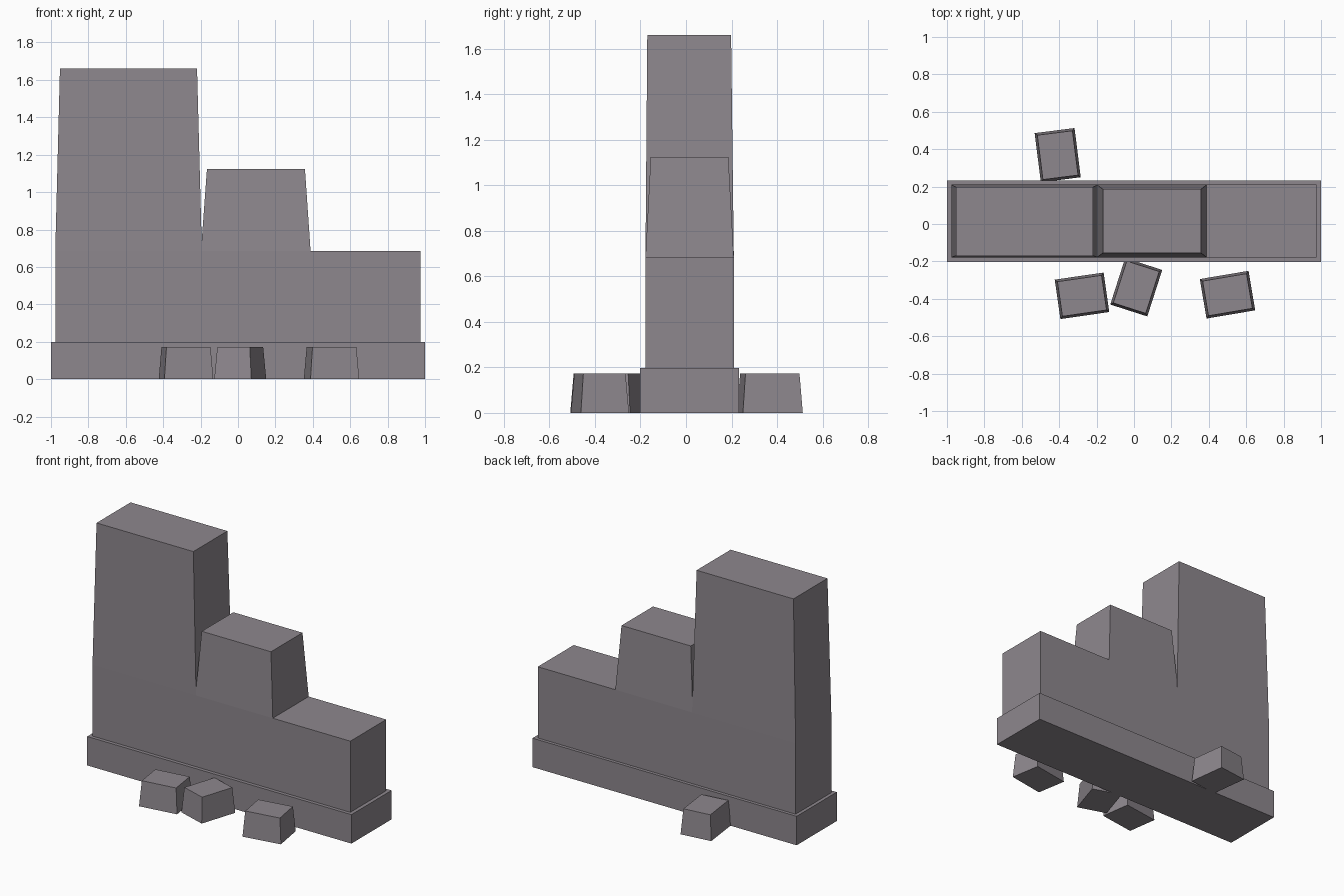
import bpy, bmesh, math

if "Cube" in bpy.data.objects:
    bpy.data.objects.remove(bpy.data.objects["Cube"])

stone = bpy.data.materials.new("grey stone")
stone.diffuse_color = (0.27, 0.245, 0.27, 1)
stone.use_nodes = True
stone.node_tree.nodes["Principled BSDF"].inputs["Base Color"].default_value = stone.diffuse_color


def block(name, bottom, top, z0, z1, loc=(0, 0), turn=0):
    """Tapered box; bottom and top are (x0, x1, y0, y1) rectangles."""
    bm = bmesh.new()
    rings = []
    for (x0, x1, y0, y1), z in ((bottom, z0), (top, z1)):
        rings.append([bm.verts.new((x, y, z)) for x, y in
                      ((x0, y0), (x1, y0), (x1, y1), (x0, y1))])
    low, high = rings
    bm.faces.new(low[::-1])
    bm.faces.new(high)
    for i in range(4):
        j = (i + 1) % 4
        bm.faces.new((low[i], low[j], high[j], high[i]))
    mesh = bpy.data.meshes.new(name)
    bm.to_mesh(mesh)
    bm.free()
    mesh.materials.append(stone)
    ob = bpy.data.objects.new(name, mesh)
    ob.location = (*loc, 0)
    ob.rotation_euler.z = math.radians(turn)
    bpy.context.collection.objects.link(ob)


# Plinth and long wall
plinth = (-1, 1, -0.202, 0.232)
wall = (-0.977, 0.975, -0.178, 0.21)
block("plinth", plinth, plinth, 0, 0.198)
block("wall", wall, wall, 0.198, 0.685)

# Tall and middle wall steps
block("tall_step", (-0.977, -0.193, -0.178, 0.21),
      (-0.952, -0.219, -0.17, 0.198), 0.685, 1.66)
block("middle_step", (-0.198, 0.388, -0.178, 0.21),
      (-0.166, 0.358, -0.155, 0.186), 0.685, 1.123)

# Fallen stones: x, y, width, depth, rotation
stones = [(-0.408, 0.368, 0.215, 0.265, 7.2),
          (-0.278, -0.384, 0.264, 0.213, 8.2),
          (0.012, -0.338, 0.208, 0.261, -17.8),
          (0.500, -0.378, 0.264, 0.214, 9.6)]
for n, (x, y, w, d, turn) in enumerate(stones, 1):
    w, d, t = w / 2, d / 2, 0.013
    block(f"fallen_stone_{n}", (-w, w, -d, d),
          (t - w, w - t, t - d, d - t), 0, 0.172, (x, y), turn)
